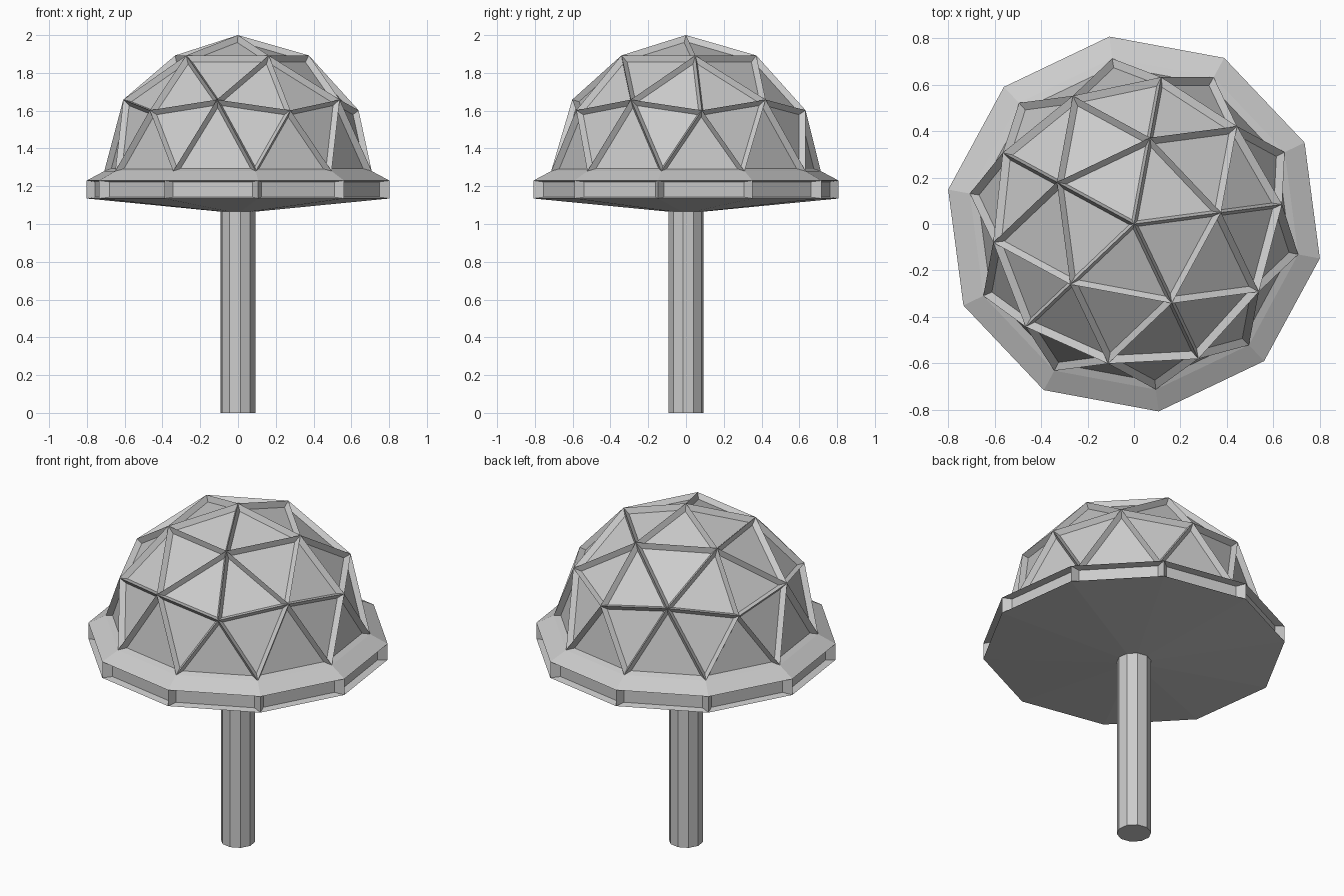
import bpy, bmesh, math
from mathutils import Matrix, Vector

SIDES = 10
TURN = math.radians(7.5)          # heading of the dome's first ridge
BASE_Z, RADIUS = 1.28, 0.72       # dome springing line and radius
PANEL_SCALE = 0.85

cube = bpy.data.objects.get("Cube")
if cube:
    bpy.data.objects.remove(cube, do_unlink=True)

grey = bpy.data.materials.new("plain grey")
grey.use_nodes = True
COLOUR = (0.6, 0.6, 0.6, 1)
grey.diffuse_color = COLOUR
for node in grey.node_tree.nodes:
    if node.type == 'BSDF_PRINCIPLED':
        node.inputs["Base Color"].default_value = COLOUR


def finish(name, bm):
    """Turn a bmesh into a flat-shaded object."""
    mesh = bpy.data.meshes.new(name)
    bm.to_mesh(mesh)
    bm.free()
    mesh.materials.append(grey)
    for poly in mesh.polygons:
        poly.use_smooth = False
    obj = bpy.data.objects.new(name, mesh)
    bpy.context.collection.objects.link(obj)
    return obj


def recess(bm, faces, depth):
    """Shrink each face about its centre and push it inwards."""
    for f in bmesh.ops.extrude_discrete_faces(bm, faces=faces)["faces"]:
        f.normal_update()
        centre, push = f.calc_center_median(), f.normal * depth
        for v in f.verts:
            v.co = centre + (v.co - centre) * PANEL_SCALE - push


def lathe(profile, cap_ends=False):
    """Loft ten-sided rings through (radius, height) points, top first."""
    bm = bmesh.new()
    start = TURN + math.pi / SIDES
    step = 2 * math.pi / SIDES
    rings = [[bm.verts.new((r * math.cos(start + i * step),
                            r * math.sin(start + i * step), z))
              for i in range(SIDES)] for r, z in profile]
    bands = []
    for top, low in zip(rings, rings[1:]):
        bands.append([bm.faces.new((top[i], low[i], low[(i + 1) % SIDES],
                                    top[(i + 1) % SIDES]))
                      for i in range(SIDES)])
    if cap_ends:
        bm.faces.new(rings[0])
        bm.faces.new(rings[-1][::-1])
    bm.normal_update()
    return bm, bands


# Dome: upper half of a geodesic sphere with sunken triangular panels
bm = bmesh.new()
bmesh.ops.create_icosphere(bm, subdivisions=2, radius=RADIUS)
bmesh.ops.delete(bm, geom=[v for v in bm.verts if v.co.z < -0.01],
                 context='VERTS')
ridge = sorted(bm.verts, key=lambda v: -v.co.z)[1].co
spin = TURN - math.atan2(ridge.y, ridge.x)
bm.transform(Matrix.Translation(Vector((0, 0, BASE_Z)))
             @ Matrix.Rotation(spin, 4, 'Z'))
bm.normal_update()
recess(bm, bm.faces[:], 0.03)
finish("dome", bm)

# Rim: sloping skirt, band of sunken panels and shallow cone below
bm, bands = lathe([(RADIUS, BASE_Z), (0.815, 1.23), (0.815, 1.135),
                   (0.09, 1.065)])
recess(bm, bands[1], 0.04)
finish("rim", bm)

# Post
bm, bands = lathe([(0.093, 1.1), (0.093, 0)], cap_ends=True)
finish("post", bm)
